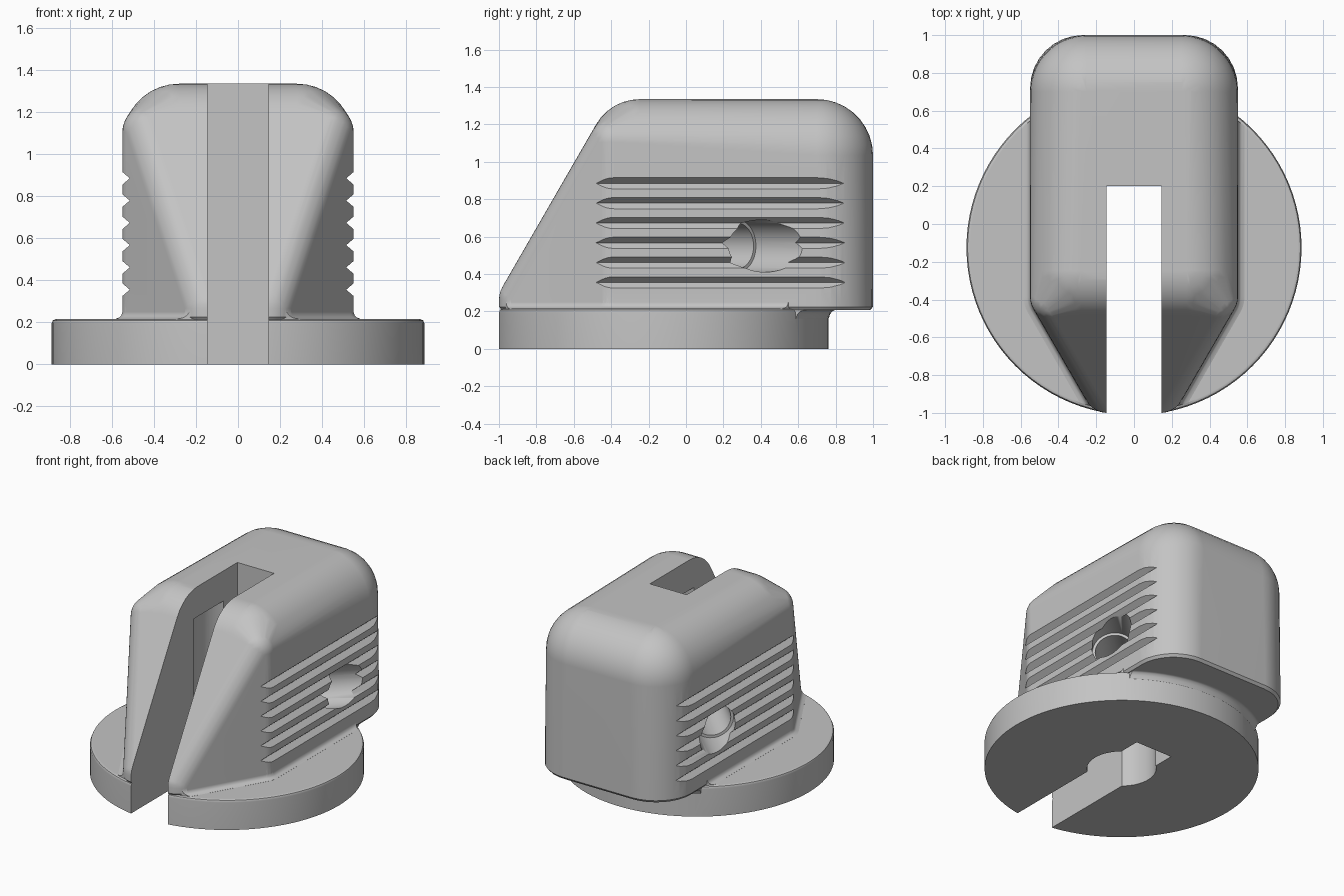
import bpy, bmesh
from math import sin, cos, radians, pi
from mathutils import Vector, Matrix

if "Cube" in bpy.data.objects:
    bpy.data.objects.remove(bpy.data.objects["Cube"], do_unlink=True)

grey = bpy.data.materials.new("light_grey")
grey.use_nodes = True
colour = (0.55, 0.55, 0.55, 1)
grey.diffuse_color = colour
grey.node_tree.nodes["Principled BSDF"].inputs["Base Color"].default_value = colour

DISC_Y, DISC_R, DISC_TOP = -0.125, 0.887, 0.215


def make(name, bm):
    bmesh.ops.recalc_face_normals(bm, faces=bm.faces)
    mesh = bpy.data.meshes.new(name)
    bm.to_mesh(mesh)
    bm.free()
    mesh.materials.append(grey)
    ob = bpy.data.objects.new(name, mesh)
    bpy.context.collection.objects.link(ob)
    return ob


def combine(ob, other, operation):
    """Apply a boolean and discard the helper."""
    mod = ob.modifiers.new("boolean", 'BOOLEAN')
    mod.operation, mod.solver, mod.object = operation, 'EXACT', other
    bpy.context.view_layer.objects.active = ob
    bpy.ops.object.modifier_apply(modifier=mod.name)
    bpy.data.objects.remove(other, do_unlink=True)


def loft(name, rings):
    """Skin a stack of matching rings and cap both ends."""
    bm = bmesh.new()
    rows = [[bm.verts.new(p) for p in r] for r in rings]
    n = len(rows[0])
    for a, b in zip(rows, rows[1:]):
        for i in range(n):
            j = (i + 1) % n
            bm.faces.new((a[i], a[j], b[j], b[i]))
    bm.faces.new(rows[0])
    bm.faces.new(rows[-1])
    return make(name, bm)


def lathe(name, profile, segments=96):
    """Turn (radius, z) pairs about the disc axis."""
    step = 2 * pi / segments
    return loft(name, [[(r * cos(i * step), DISC_Y + r * sin(i * step), z)
                        for i in range(segments)] for r, z in profile])


def box(name, low, high):
    bm = bmesh.new()
    bmesh.ops.create_cube(bm, size=1)
    for v in bm.verts:
        v.co = [h if c > 0 else l for c, l, h in zip(v.co, low, high)]
    return make(name, bm)


def rod(name, start, end, radius, sides=48):
    start, end = Vector(start), Vector(end)
    axis = end - start
    bm = bmesh.new()
    place = Matrix.Translation((start + end) / 2) @ axis.to_track_quat('Z', 'Y').to_matrix().to_4x4()
    bmesh.ops.create_cone(bm, cap_ends=True, segments=sides, radius1=radius,
                          radius2=radius, depth=axis.length, matrix=place)
    return make(name, bm)


# Plan outline of the housing: tapered nose, straight sides, rounded back
CORNERS = [(0.14, -0.87, 0.13, -90, -30), (0.42, -0.385, 0.13, -30, 0), (0.27, 0.72, 0.28, 0, 90)]


def outline(offset, z):
    half = []
    for x, y, r, a0, a1 in CORNERS:
        for i in range(9):
            a = radians(a0 + (a1 - a0) * i / 8)
            half.append((x + (r + offset) * cos(a), y + (r + offset) * sin(a), z))
    return half + [(-x, y, z) for x, y, z in reversed(half)]


def sphere_points(x, y, z, r):
    for lat in range(-90, 91, 10):
        for lon in range(0, 360, 10):
            a, b = radians(lat), radians(lon)
            yield (x + r * cos(a) * cos(b), y + r * cos(a) * sin(b), z + r * sin(a))


# Housing: hull around rounded corners
bm = bmesh.new()
points = outline(-0.015, 0.207) + outline(0, 0.225)
for x, y, z, r in [(0.14, -0.87, 0.265, 0.13), (0.42, -0.385, 1.105, 0.13),
                   (0.28, -0.247, 1.065, 0.27), (0.25, 0.70, 1.035, 0.30)]:
    for side in (1, -1):
        points += [p for p in sphere_points(side * x, y, z, r) if p[2] > 0.23]
for p in points:
    bm.verts.new(p)
bmesh.ops.remove_doubles(bm, verts=bm.verts, dist=0.0005)
hull = bmesh.ops.convex_hull(bm, input=bm.verts)
loose = [v for v in bm.verts if not v.link_faces]
bmesh.ops.delete(bm, geom=loose, context='VERTS')
bmesh.ops.dissolve_limit(bm, angle_limit=radians(0.5), verts=bm.verts, edges=bm.edges)
housing = make("slotted_housing", bm)

# Gripping grooves along both sides
for i in range(6):
    z = 0.355 + 0.106 * i
    for side in (1, -1):
        x = side * 0.55
        groove = loft("groove", [[(x - 0.035, y, z), (x, y, z + 0.03), (x + 0.035, y, z),
                                  (x, y, z - 0.03)] for y in (-0.7, 1.1)])
        combine(housing, groove, 'DIFFERENCE')

# Base disc with a softened top edge
disc = lathe("base_disc", [(DISC_R, 0), (DISC_R, 0.195), (DISC_R - 0.006, 0.209),
                           (DISC_R - 0.02, DISC_TOP)])
combine(housing, disc, 'UNION')

# Cove where the housing meets the top of the disc
skirt = loft("skirt", [outline(o, z) for o, z in
                       [(0.035, 0.2), (0.035, 0.2155), (0.016, 0.222), (0.006, 0.232), (-0.004, 0.26)]])
combine(skirt, lathe("trim", [(DISC_R - 0.018, 0.1), (DISC_R - 0.018, 0.4)]), 'INTERSECT')
combine(housing, skirt, 'UNION')

# Cove under the overhanging back
cove = lathe("cove", [(DISC_R - 0.01, 0.15), (DISC_R + 0.002, 0.165), (DISC_R + 0.008, 0.185),
                      (DISC_R + 0.02, 0.2), (DISC_R + 0.045, 0.212)])
trim = loft("trim", [outline(-0.02, z) for z in (0.1, 0.3)])
combine(cove, trim, 'INTERSECT')
combine(cove, box("trim", (-1, 0, 0), (1, 1, 1)), 'INTERSECT')
combine(housing, cove, 'UNION')

# Slot and blind central bore
combine(housing, box("slot", (-0.145, -1.3, -0.2), (0.145, 0.2, 1.6)), 'DIFFERENCE')
combine(housing, rod("bore", (0, DISC_Y, -0.2), (0, DISC_Y, 1.12), 0.224), 'DIFFERENCE')

# Stepped slanting holes from both sides into the bore
for side in (1, -1):
    def at(d):
        return (side * d, DISC_Y + d, 0.55)
    combine(housing, rod("hole", at(0.04), at(0.9), 0.122), 'DIFFERENCE')
    combine(housing, rod("counterbore", at(0.4), at(0.9), 0.14), 'DIFFERENCE')

# Smooth shading with crisp edges
bpy.ops.object.select_all(action='DESELECT')
housing.select_set(True)
bpy.context.view_layer.objects.active = housing
bpy.ops.object.shade_smooth_by_angle(angle=radians(28))
weighted = housing.modifiers.new("weighted_normals", 'WEIGHTED_NORMAL')
weighted.keep_sharp = True
